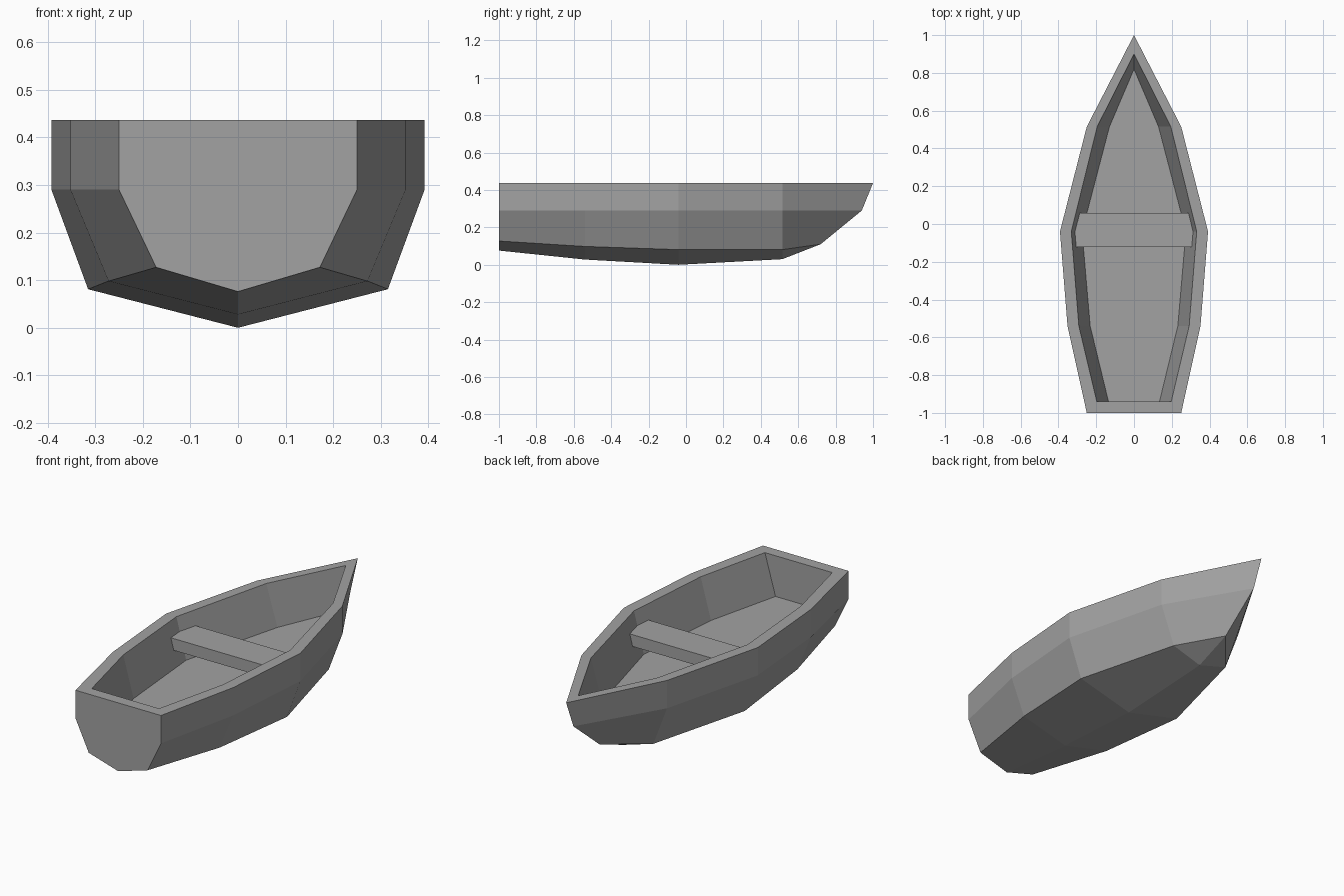
import bpy
import bmesh

cube = bpy.data.objects.get("Cube")
if cube:
    bpy.data.objects.remove(cube, do_unlink=True)

# One plain grey for the whole boat
grey = bpy.data.materials.new("grey_wood")
grey.use_nodes = True
COLOUR = (0.36, 0.36, 0.36, 1.0)
grey.diffuse_color = COLOUR
grey.node_tree.nodes["Principled BSDF"].inputs["Base Color"].default_value = COLOUR

RIM, KNUCKLE, FLOOR = 0.437, 0.29, 0.222


def finish(bm, name):
    bmesh.ops.remove_doubles(bm, verts=bm.verts, dist=0.0005)
    bmesh.ops.recalc_face_normals(bm, faces=bm.faces)
    mesh = bpy.data.meshes.new(name)
    bm.to_mesh(mesh)
    bm.free()
    mesh.materials.append(grey)
    obj = bpy.data.objects.new(name, mesh)
    bpy.context.collection.objects.link(obj)
    return obj


def section(y, side, chine_x, chine_z, keel_z, rim_in, floor_in,
            y_knuckle=None, y_chine=None, y_rim_in=None, y_floor=None):
    """Closed cross-section: inside floor edge, over the rim, round the keel and back."""
    def at(value):
        return y if value is None else value
    half = [(floor_in, at(y_floor), FLOOR), (rim_in, at(y_rim_in), RIM),
            (side, y, RIM), (side, at(y_knuckle), KNUCKLE),
            (chine_x, at(y_chine), chine_z)]
    keel = (0, at(y_chine), keel_z)
    return half + [keel] + [(-a, b, c) for a, b, c in reversed(half)]


# Sections from the flat transom to the pointed bow
sections = [
    section(-1.0, 0.25, 0.172, 0.127, 0.076, 0.197, 0.135, y_rim_in=-0.94, y_floor=-0.94),
    section(-0.54, 0.352, 0.272, 0.098, 0.028, 0.292, 0.232),
    section(-0.04, 0.392, 0.315, 0.081, 0.0, 0.332, 0.275),
    section(0.515, 0.25, 0.17, 0.081, 0.03, 0.195, 0.13),
    section(1.0, 0, 0, 0.11, 0.11, 0, 0,
            y_knuckle=0.94, y_chine=0.72, y_rim_in=0.9, y_floor=0.82),
]

# Hull: loft the sections, then close the stern
bm = bmesh.new()
rings = [[bm.verts.new(p) for p in s] for s in sections]
count = len(rings[0])
for a, b in zip(rings, rings[1:]):
    for i in range(count):
        j = (i + 1) % count
        bm.faces.new((a[i], a[j], b[j], b[i]))
stern = rings[0]
bm.faces.new(stern[2:-2])                              # transom
bm.faces.new((stern[1], stern[2], stern[-3], stern[-2]))  # stern rim
bm.faces.new((stern[0], stern[1], stern[-2], stern[-1]))  # inner stern wall
finish(bm, "hull")

# Bench: plank whose ends are let into the side walls
bm = bmesh.new()
bmesh.ops.create_cube(bm, size=1)
bmesh.ops.scale(bm, vec=(0.66, 0.18, 0.062), verts=bm.verts)
bmesh.ops.translate(bm, vec=(0, -0.033, 0.333), verts=bm.verts)
finish(bm, "bench")
